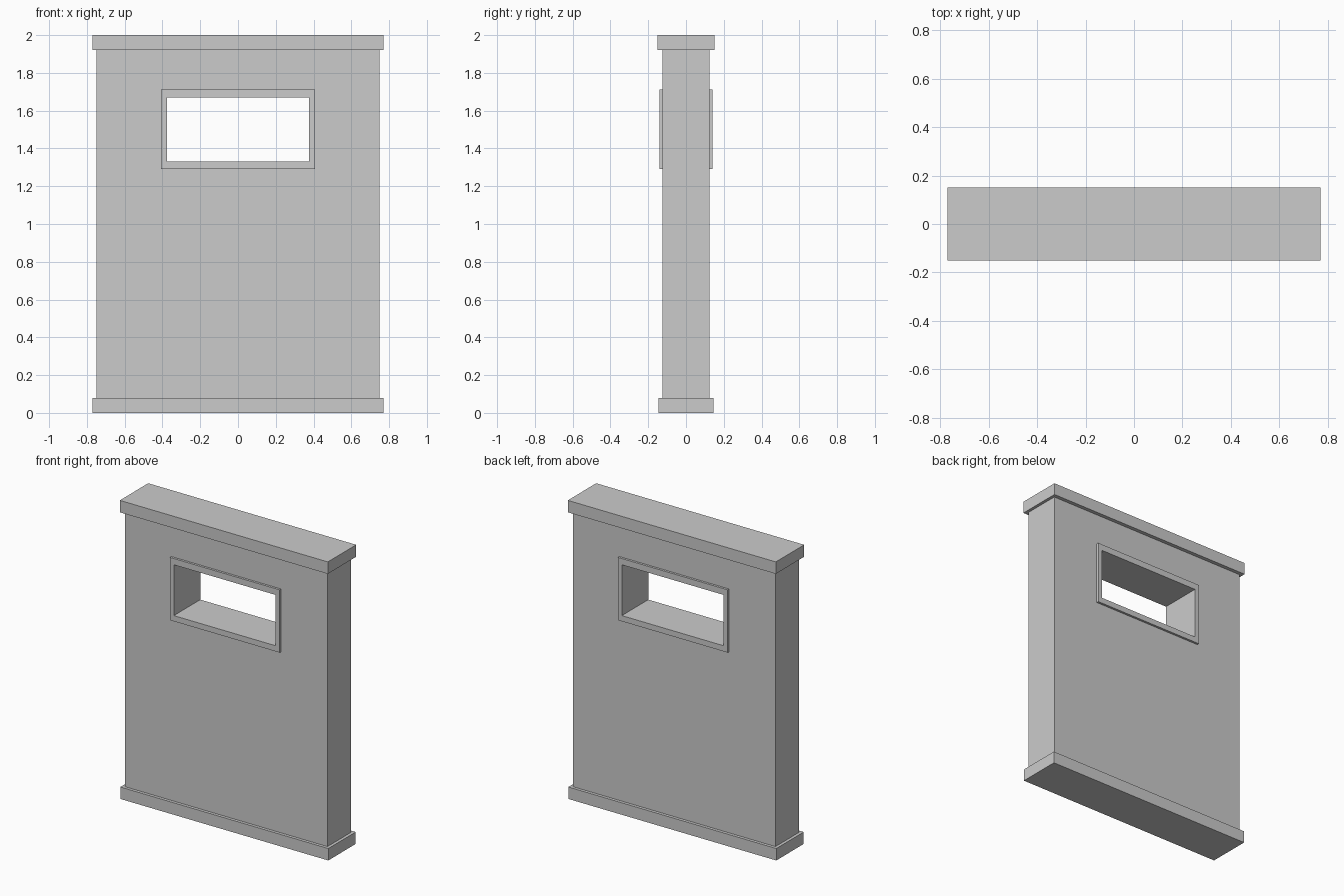
import bpy
import bmesh

if "Cube" in bpy.data.objects:
    bpy.data.objects.remove(bpy.data.objects["Cube"])


def make_object(name, bm):
    bmesh.ops.recalc_face_normals(bm, faces=bm.faces)
    mesh = bpy.data.meshes.new(name)
    bm.to_mesh(mesh)
    bm.free()
    obj = bpy.data.objects.new(name, mesh)
    bpy.context.collection.objects.link(obj)
    return obj


def box(name, half_x, half_y, z0, z1):
    bm = bmesh.new()
    bmesh.ops.create_cube(bm, size=1)
    bmesh.ops.scale(bm, vec=(2 * half_x, 2 * half_y, z1 - z0), verts=bm.verts)
    bmesh.ops.translate(bm, vec=(0, 0, (z0 + z1) / 2), verts=bm.verts)
    return make_object(name, bm)


def pierced_slab(name, outer, inner, y0, y1):
    """Rectangle (half_x, z0, z1) with a rectangular opening, extruded along y."""
    bm = bmesh.new()
    loops = []
    for hx, z0, z1 in (outer, inner):
        corners = [(-hx, z0), (hx, z0), (hx, z1), (-hx, z1)]
        loops.append([bm.verts.new((x, y0, z)) for x, z in corners])
    out, inn = loops
    for i in range(4):
        j = (i + 1) % 4
        bm.faces.new((out[i], out[j], inn[j], inn[i]))
    res = bmesh.ops.extrude_face_region(bm, geom=bm.faces[:], use_keep_orig=True)
    verts = [g for g in res["geom"] if isinstance(g, bmesh.types.BMVert)]
    bmesh.ops.translate(bm, vec=(0, y1 - y0, 0), verts=verts)
    return make_object(name, bm)


WINDOW = (0.377, 1.33, 1.67)
FRAME = (0.407, 1.292, 1.712)

# Wall panel with window opening
pierced_slab("wall", (0.75, 0.08, 1.92), WINDOW, -0.125, 0.125)

# Raised window trim on both faces
pierced_slab("front_window_frame", FRAME, WINDOW, -0.14, -0.125)
pierced_slab("back_window_frame", FRAME, WINDOW, 0.125, 0.14)

# Base plinth and top cap
box("base_plinth", 0.77, 0.145, 0.0, 0.08)
box("top_cap", 0.77, 0.15, 1.92, 2.0)
